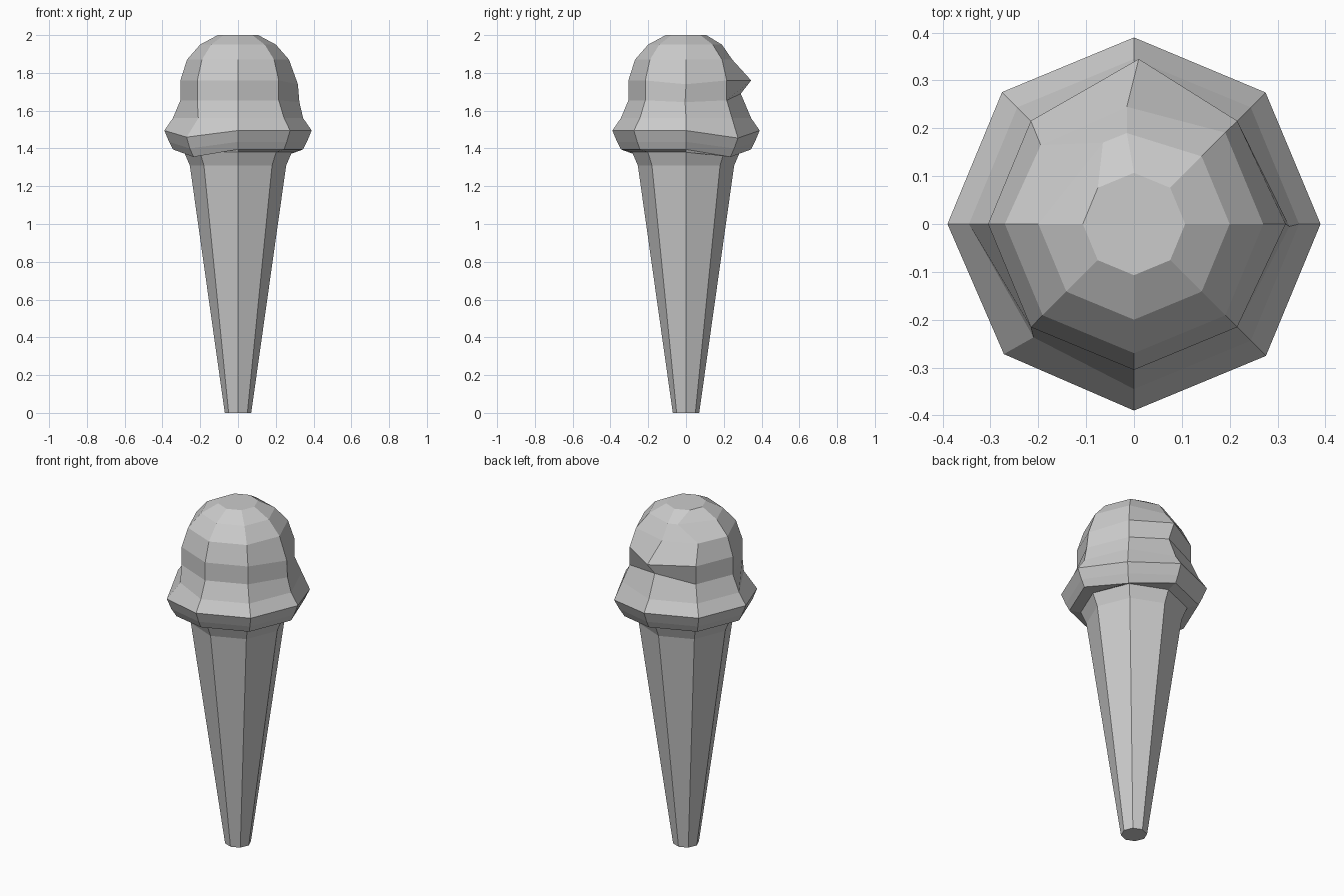
import bpy
import bmesh
from math import sin, cos, tau

cube = bpy.data.objects.get("Cube")
if cube:
    bpy.data.objects.remove(cube, do_unlink=True)

# One plain grey for the whole model
grey = bpy.data.materials.new("plain_grey")
grey.use_nodes = True
colour = (0.6, 0.6, 0.6, 1)
grey.diffuse_color = colour
grey.node_tree.nodes["Principled BSDF"].inputs["Base Color"].default_value = colour

SIDES = 8
LEFT, BACK_LEFT, BACK, BACK_RIGHT, FRONT_RIGHT = 0, 1, 2, 3, 5


def faceted_lathe(name, profile, dents=None, cap_bottom=False, cap_top=False):
    """Turn (radius, height) pairs into eight-sided rings; dents move single corners."""
    dents = dents or {}
    bm = bmesh.new()
    rings = []
    for row, (r, z) in enumerate(profile):
        ring = []
        for side in range(SIDES):
            a = tau * side / SIDES
            ring.append(bm.verts.new(dents.get((row, side), (r * cos(a), r * sin(a), z))))
        rings.append(ring)
    for low, high in zip(rings, rings[1:]):
        for i in range(SIDES):
            j = (i + 1) % SIDES
            bm.faces.new((low[i], low[j], high[j], high[i]))
    if cap_bottom:
        bm.faces.new(rings[0][::-1])
    if cap_top:
        bm.faces.new(rings[-1])
    mesh = bpy.data.meshes.new(name)
    bm.to_mesh(mesh)
    bm.free()
    mesh.materials.append(grey)
    obj = bpy.data.objects.new(name, mesh)
    bpy.context.collection.objects.link(obj)
    return obj


# Tapered cone with a small flared collar
faceted_lathe("cone", [(0.07, 0), (0.255, 1.31), (0.285, 1.38)], cap_bottom=True)

# Scoop: overhanging rim, waist and dome, with drooping corners and a bump at the back
scoop = [(0.285, 1.38), (0.345, 1.395), (0.365, 1.435), (0.39, 1.495), (0.345, 1.56),
         (0.305, 1.655), (0.305, 1.76), (0.27, 1.87), (0.2, 1.95), (0.107, 2.0)]
dents = {
    (1, FRONT_RIGHT): (-0.235, -0.235, 1.355),
    (2, FRONT_RIGHT): (-0.255, -0.255, 1.40),
    (3, FRONT_RIGHT): (-0.272, -0.272, 1.46),
    (4, FRONT_RIGHT): (-0.21, -0.237, 1.56),
    (1, BACK_LEFT): (0.235, 0.235, 1.355),
    (2, BACK_LEFT): (0.255, 0.255, 1.40),
    (3, BACK_LEFT): (0.275, 0.275, 1.455),
    (5, LEFT): (0.325, -0.005, 1.645),
    (6, LEFT): (0.317, 0, 1.74),
    (5, BACK): (0, 0.29, 1.69),
    (6, BACK): (0.01, 0.345, 1.76),
    (7, BACK): (-0.015, 0.245, 1.87),
    (7, BACK_RIGHT): (-0.195, 0.165, 1.87),
    (8, BACK): (-0.015, 0.19, 1.95),
    (8, BACK_RIGHT): (-0.065, 0.17, 1.95),
}
faceted_lathe("scoop", scoop, dents, cap_top=True)
